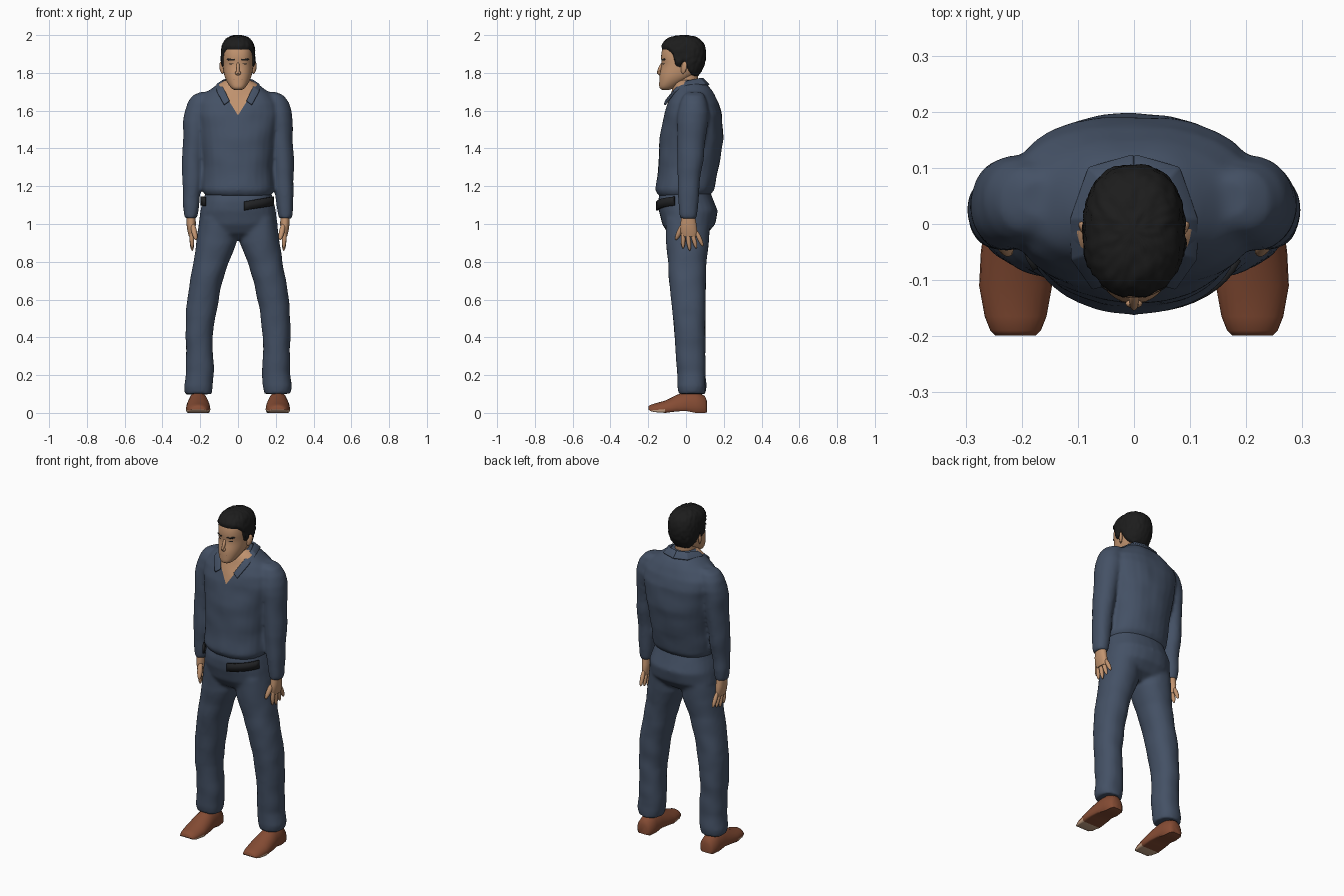
import bpy, bmesh, math
from mathutils import Vector, noise

if "Cube" in bpy.data.objects:
    bpy.data.objects.remove(bpy.data.objects["Cube"])


def material(name, *rgb):
    m = bpy.data.materials.new(name)
    m.use_nodes = True
    m.diffuse_color = (*rgb, 1)
    m.node_tree.nodes["Principled BSDF"].inputs["Base Color"].default_value = (*rgb, 1)
    return m


CLOTH = material("navy cloth", .058, .082, .13)
SKIN = material("skin", .54, .295, .16)
HAIR = material("black hair", .012, .012, .012)
LEATHER = material("brown leather", .235, .072, .034)
SOLE = material("tan sole", .62, .4, .26)
BELT = material("black belt", .015, .016, .018)
LIPS = material("lips", .28, .12, .08)


def finish(ob, mat, angle=50):
    ob.data.materials.clear()
    ob.data.materials.append(mat)
    bpy.ops.object.select_all(action="DESELECT")
    ob.select_set(True)
    bpy.context.view_layer.objects.active = ob
    bpy.ops.object.shade_smooth_by_angle(angle=math.radians(angle))
    return ob


def add_object(name, bm, mat):
    bmesh.ops.recalc_face_normals(bm, faces=bm.faces)
    me = bpy.data.meshes.new(name)
    bm.to_mesh(me)
    bm.free()
    ob = bpy.data.objects.new(name, me)
    bpy.context.collection.objects.link(ob)
    return finish(ob, mat)


def oval(x, z, w, front, back, power=.9, n=28):
    """Horizontal rounded section running between its front and back."""
    bend = lambda c: math.copysign(abs(c) ** power, c)
    angles = [math.tau * i / n for i in range(n)]
    return [Vector((x + w * bend(math.cos(a)),
                    (front + back) / 2 + (back - front) / 2 * bend(math.sin(a)), z))
            for a in angles]


def loft(name, rings, mat, closed=True):
    bm = bmesh.new()
    rows = [[bm.verts.new(p) for p in ring] for ring in rings]
    n = len(rows[0])
    for a, b in zip(rows, rows[1:]):
        for i in range(n if closed else n - 1):
            j = (i + 1) % n
            bm.faces.new((a[i], a[j], b[j], b[i]))
    if closed:
        bm.faces.new(rows[0])
        bm.faces.new(rows[-1])
    return add_object(name, bm, mat)


def body(name, rows, mat, side=1):
    return loft(name, [oval(r[0] * side, *r[1:]) for r in rows], mat)


def apply(ob, kind, **settings):
    mod = ob.modifiers.new(kind.lower(), kind)
    for key, value in settings.items():
        setattr(mod, key, value)
    bpy.context.view_layer.objects.active = ob
    bpy.ops.object.modifier_apply(modifier=mod.name)


def fuse(name, parts):
    """Merge overlapping cloth volumes and add shallow folds."""
    bpy.ops.object.select_all(action="DESELECT")
    for p in parts:
        p.select_set(True)
    ob = bpy.context.view_layer.objects.active = parts[0]
    bpy.ops.object.join()
    ob.name = name
    apply(ob, "REMESH", mode="VOXEL", voxel_size=.01)
    apply(ob, "SMOOTH", factor=.5, iterations=6)
    normals = [v.normal.copy() for v in ob.data.vertices]
    for v, nrm in zip(ob.data.vertices, normals):
        v.co += nrm * .005 * noise.noise(v.co * 10)
    return finish(ob, CLOTH, 70)


def ellipsoid(name, a, b, wide, thick, mat):
    """Rounded form whose long axis runs from a to b."""
    a, b = Vector(a), Vector(b)
    bm = bmesh.new()
    bmesh.ops.create_uvsphere(bm, u_segments=14, v_segments=10, radius=1)
    turn = (b - a).to_track_quat("Z", "Y")
    for v in bm.verts:
        c = v.co
        v.co = turn @ Vector((c.x * wide, c.y * thick, c.z * (b - a).length / 2)) + (a + b) / 2
    return add_object(name, bm, mat)


# Shirt: trunk and sleeves fused together
trunk = [(0, 1.15, .175, -.145, .13), (0, 1.18, .19, -.16, .15), (0, 1.3, .187, -.148, .175),
         (0, 1.45, .2, -.138, .197, .85), (0, 1.58, .222, -.115, .192, .8),
         (0, 1.64, .215, -.098, .175, .8), (0, 1.69, .18, -.08, .15), (0, 1.72, .135, -.07, .13),
         (0, 1.745, .1, -.058, .105), (0, 1.762, .065, -.045, .085)]
sleeve = [(.17, 1.7, .035, .01, .08), (.185, 1.682, .058, -.015, .1), (.2, 1.645, .07, -.032, .115, 1),
          (.213, 1.59, .073, -.042, .122, 1), (.222, 1.54, .069, -.046, .118, 1),
          (.234, 1.4, .058, -.045, .1, 1), (.241, 1.3, .055, -.048, .088, 1), (.243, 1.2, .05, -.044, .073),
          (.248, 1.1, .043, -.038, .062), (.25, 1.03, .036, -.034, .055)]
shirt = fuse("shirt", [body("trunk", trunk, CLOTH)]
             + [body("sleeve", sleeve, CLOTH, s) for s in (1, -1)])

# Open neckline cut cleanly into the shirt front
bm = bmesh.new()
bm.from_mesh(shirt.data)
for s in (1, -1):
    near = [f for f in bm.faces if f.calc_center_median().y < 0 and f.calc_center_median().z > 1.5]
    geom = set(near) | {e for f in near for e in f.edges} | {v for f in near for v in f.verts}
    bmesh.ops.bisect_plane(bm, geom=list(geom), plane_co=(0, 0, 1.575), plane_no=(1.6 * s, 0, -1))
for f in bm.faces:
    c = f.calc_center_median()
    f.material_index = int(c.y < 0 and c.z > 1.575 + 1.6 * abs(c.x))
bm.to_mesh(shirt.data)
bm.free()
shirt.data.materials.append(SKIN)

# Folded collar, one leaf per side
upper = [(0, .088, 1.77), (.056, .073, 1.77), (.08, .01, 1.757), (.078, -.05, 1.722), (.044, -.106, 1.652)]
lower = [(0, .122, 1.735), (.08, .1, 1.738), (.112, .01, 1.736), (.112, -.06, 1.7), (.074, -.114, 1.63)]
for s, label in ((1, "left"), (-1, "right")):
    leaf = loft(label + "_collar", [[(x * s, y, z) for x, y, z in row] for row in (upper, lower)],
                CLOTH, closed=False)
    apply(leaf, "SOLIDIFY", thickness=.012, offset=0)
    apply(leaf, "BEVEL", width=.004, segments=2)

# Trousers: seat and legs fused together
seat = [(0, 1.2, .165, -.13, .12), (0, 1.12, .188, -.148, .15), (0, 1.07, .2, -.145, .17),
        (0, 1.0, .21, -.125, .155), (0, .95, .19, -.095, .115), (0, .92, .1, -.05, .06)]
leg = [(.108, 1.03, .092, -.11, .13), (.115, .9, .107, -.105, .12), (.142, .8, .092, -.095, .108),
       (.167, .7, .086, -.089, .104), (.193, .55, .081, -.075, .104), (.206, .4, .072, -.06, .104),
       (.201, .22, .073, -.048, .102), (.209, .14, .077, -.048, .107), (.209, .1, .07, -.04, .102)]
fuse("trousers", [body("seat", seat, CLOTH)] + [body("leg", leg, CLOTH, s) for s in (1, -1)])

# Belt, showing only where the shirt hem leaves it uncovered
for label, first, last in (("front", 37, 46), ("side", 26, 29)):
    rings = [oval(0, z, .199, -.153, .16, n=48)[first:last] for z in (1.066, 1.113)]
    for ring in rings:
        for p in ring:
            p.z += .17 * abs(p.x)
    strap = loft(label + "_belt", rings, BELT, closed=False)
    apply(strap, "SOLIDIFY", thickness=.012, offset=0)

# Hands with spread fingers
palm = [(.25, 1.06, .024, -.02, .045), (.248, 1.0, .025, -.03, .055),
        (.247, .96, .02, -.03, .06), (.246, .935, .014, -.02, .055)]
for s, label in ((1, "left"), (-1, "right")):
    body(label + "_palm", palm, SKIN, s)
    for i in range(4):
        root, tip = -.016 + .022 * i, -.015 + .035 * i
        drop = .858 + .012 * abs(i - 1)
        ellipsoid(f"{label}_finger_{i + 1}", (.247 * s, root, .97), (.242 * s, tip, drop), .012, .012, SKIN)
    ellipsoid(label + "_thumb", (.243 * s, -.01, 1.01), (.222 * s, -.055, .915), .015, .014, SKIN)

# Shoes lofted from heel to toe: y, half width, height, sole lift
shoe = [(.112, .03, .06, .004), (.1, .045, .09, 0), (.05, .052, .115, 0), (0, .055, .115, .01),
        (-.05, .062, .095, .008), (-.11, .065, .065, 0), (-.165, .055, .05, .004), (-.19, .045, .042, .01),
        (-.199, .036, .034, .018)]
for s, label in ((1, "left"), (-1, "right")):
    rings = []
    for y, w, top, lift in shoe:
        arc = [math.tau * i / 24 for i in range(24)]
        rings.append([(s * (.211 + w * math.cos(a)), y,
                       max(lift, top * (.3 + .7 * math.sin(a)))) for a in arc])
    ob = loft(label + "_shoe", rings, LEATHER)
    ob.data.materials.append(SOLE)
    for f in ob.data.polygons:
        f.material_index = int(f.center.y < -.08 and f.center.z < .016)

# Neck and head
body("neck", [(0, 1.62, .06, -.075, .06), (0, 1.7, .056, -.07, .062), (0, 1.8, .058, -.065, .065)], SKIN)
skull = [(0, 1.708, .02, -.128, -.09), (0, 1.72, .038, -.143, -.06), (0, 1.745, .055, -.142, -.02),
         (0, 1.77, .068, -.142, .03), (0, 1.8, .077, -.139, .07), (0, 1.845, .081, -.127, .09),
         (0, 1.875, .081, -.134, .096, .82), (0, 1.92, .08, -.13, .097, .8),
         (0, 1.955, .072, -.115, .085, .8), (0, 1.978, .055, -.09, .06), (0, 1.989, .02, -.04, .015)]
head = body("head", skull, SKIN)
apply(head, "SUBSURF", levels=2)

# Hair: a shell that sinks under the skin below the hairline
HAIRLINE = [(-.2, 1.93), (-.095, 1.922), (-.07, 1.9), (-.055, 1.84), (-.03, 1.828),
            (-.015, 1.865), (.015, 1.81), (.045, 1.768), (.2, 1.765)]


def hairline(y):
    for (a, p), (b, q) in zip(HAIRLINE, HAIRLINE[1:]):
        if y <= b:
            return p + (q - p) * (y - a) / (b - a)


hair = bpy.data.objects.new("hair", head.data.copy())
bpy.context.collection.objects.link(hair)
shifts = []
for v in hair.data.vertices:
    rise = max(-.012, min(.011, (v.co.z - hairline(v.co.y)) * .7))
    tuft = .004 * noise.noise(v.co * 70) if rise > .008 else 0
    shifts.append(v.normal * (rise + tuft))
for v, d in zip(hair.data.vertices, shifts):
    v.co += d
finish(hair, HAIR)

# Facial features
ellipsoid("nose", (0, -.118, 1.862), (0, -.152, 1.793), .009, .01, SKIN)
ellipsoid("nose_tip", (-.015, -.142, 1.8), (.015, -.142, 1.8), .008, .013, SKIN)
ellipsoid("mouth", (-.024, -.137, 1.763), (.024, -.137, 1.763), .003, .007, LIPS)
for s, label in ((1, "left"), (-1, "right")):
    ellipsoid(label + "_eye", (.02 * s, -.125, 1.848), (.05 * s, -.108, 1.848), .005, .006, HAIR)
    ellipsoid(label + "_brow", (.016 * s, -.131, 1.869), (.06 * s, -.11, 1.872), .003, .006, HAIR)
    ellipsoid(label + "_ear", (.08 * s, -.018, 1.795), (.091 * s, -.004, 1.86), .009, .017, SKIN)
